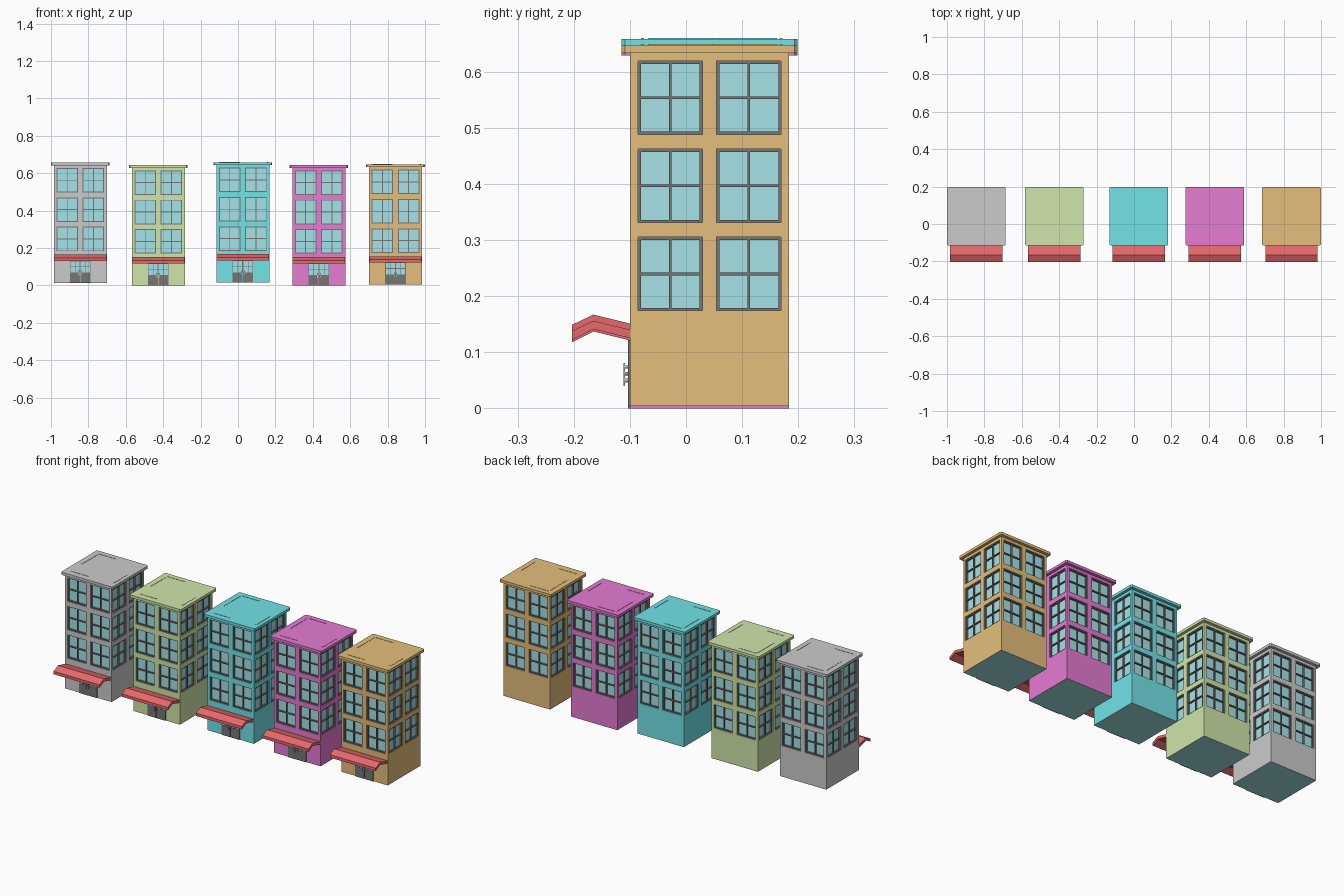
import bpy, bmesh, math
from mathutils import Matrix, Vector

if "Cube" in bpy.data.objects:
    bpy.data.objects.remove(bpy.data.objects["Cube"])

H = 0.1415                      # half width of a building
DEPTH = 0.012                   # window recess
COLS = [(-0.1275, -0.0125), (0.0125, 0.1275)]
ROWS = [(0.170, 0.301), (0.327, 0.458), (0.484, 0.615)]
TOP = 0.63
CY = 0.042


def material(name, rgb):
    m = bpy.data.materials.new(name)
    m.diffuse_color = (*rgb, 1)
    m.use_nodes = True
    m.node_tree.nodes["Principled BSDF"].inputs["Base Color"].default_value = m.diffuse_color
    return m


RED = material("awning_red", (0.80, 0.14, 0.15))
GLASS = material("window_glass", (0.38, 0.76, 0.80))
DARK = material("dark_frame", (0.18, 0.18, 0.18))
STEEL = material("handle_steel", (0.6, 0.6, 0.6))


def box(bm, x0, x1, y0, y1, z0, z1):
    size = Matrix.Diagonal((x1 - x0, y1 - y0, z1 - z0, 1))
    mid = Matrix.Translation(((x0 + x1) / 2, (y0 + y1) / 2, (z0 + z1) / 2))
    bmesh.ops.create_cube(bm, size=1, matrix=mid @ size)


def quad(bm, *pts):
    bm.faces.new([bm.verts.new(p) for p in pts])


def prism(bm, pts, offset):
    face = bm.faces.new([bm.verts.new(p) for p in pts])
    new = bmesh.ops.extrude_face_region(bm, geom=[face], use_keep_orig=True)["geom"]
    bmesh.ops.translate(bm, vec=offset, verts=[v for v in new if isinstance(v, bmesh.types.BMVert)])


def four_sides(bm):
    # repeat the front geometry on all four sides
    geom = bm.verts[:] + bm.edges[:] + bm.faces[:]
    for k in (1, 2, 3):
        new = bmesh.ops.duplicate(bm, geom=geom)["geom"]
        bmesh.ops.rotate(bm, cent=(0, 0, 0), matrix=Matrix.Rotation(k * math.pi / 2, 3, 'Z'),
                         verts=[v for v in new if isinstance(v, bmesh.types.BMVert)])


def part(build):
    bm = bmesh.new()
    build(bm)
    bmesh.ops.remove_doubles(bm, verts=bm.verts, dist=1e-5)
    bmesh.ops.recalc_face_normals(bm, faces=bm.faces)
    return bm


# Walls: gridded facade with recessed window openings
def walls(bm):
    xs = [-H, *COLS[0], *COLS[1], H]
    zs = [0, *ROWS[0], *ROWS[1], *ROWS[2], TOP]
    for i in range(5):
        for j in range(7):
            a, b, c, d = xs[i], xs[i + 1], zs[j], zs[j + 1]
            f = [(a, -H, c), (b, -H, c), (b, -H, d), (a, -H, d)]
            if i % 2 and j % 2:
                g = [(x, y + DEPTH, z) for x, y, z in f]
                for k in range(4):
                    n = (k + 1) % 4
                    quad(bm, f[k], f[n], g[n], g[k])
            else:
                quad(bm, *f)
    four_sides(bm)


# Window panes at the back of each recess
def panes(bm):
    y = -H + DEPTH
    for a, b in COLS:
        for c, d in ROWS:
            quad(bm, (a, y, c), (b, y, c), (b, y, d), (a, y, d))
    four_sides(bm)


# Window frames with a cross of glazing bars
def frames(bm):
    w, y0, y1 = 0.005, -H + 0.004, -H + DEPTH
    for a, b in COLS:
        for c, d in ROWS:
            mx, mz = (a + b) / 2, (c + d) / 2
            for x in (a, b - w, mx - w / 2):
                box(bm, x, x + w, y0, y1, c, d)
            for z in (c, d - w, mz - w / 2):
                box(bm, a, b, y0, y1, z, z + w)
    four_sides(bm)


def floor(bm):
    quad(bm, (-H, -H, 0), (-H, H, 0), (H, H, 0), (H, -H, 0))


# Roof slab with clipped corners and low ribs
def roof(bm):
    r, c = 0.157, 0.006
    pts = [(-r, -r + c), (-r + c, -r), (r - c, -r), (r, -r + c),
           (r, r - c), (r - c, r), (-r + c, r), (-r, r - c)]
    prism(bm, [(x, y, TOP - 0.001) for x, y in pts], Vector((0, 0, 0.0145)))
    z0, z1 = 0.642, 0.645
    box(bm, -0.12, -0.015, 0.125, 0.130, z0, z1)
    box(bm, -0.12, -0.015, -0.122, -0.117, z0, z1)
    box(bm, -0.127, -0.123, -0.02, 0.12, z0, z1)
    box(bm, 0.128, 0.136, -0.11, 0.005, z0, z1)


# Bent awning sheet above the entrance
def awning(bm):
    prof = [(-0.245, 0.118), (-0.207, 0.137), (-H, 0.121),
            (-H, 0.136), (-0.207, 0.152), (-0.245, 0.134)]
    prism(bm, [(-0.14, y, z) for y, z in prof], Vector((0.28, 0, 0)))


# Double door: dark lower panels, glazed top with bars
def door(bm):
    y0, y1 = -H - 0.004, -H + 0.002
    for s in (-1, 1):
        box(bm, *sorted((s * 0.001, s * 0.055)), y0, y1, 0, 0.055)
        for x in (0.002, 0.028, 0.0535):
            box(bm, s * x - 0.0015, s * x + 0.0015, y0, y1, 0.055, 0.118)
        for z in (0.085, 0.115):
            box(bm, *sorted((0, s * 0.055)), y0, y1, z, z + 0.003)


def door_glass(bm):
    box(bm, -0.054, 0.054, -H - 0.002, -H + 0.002, 0.055, 0.117)


def handles(bm):
    for x in (-0.007, 0.007):
        box(bm, x - 0.0015, x + 0.0015, -H - 0.012, -H - 0.009, 0.040, 0.066)
        for z in (0.046, 0.058):
            box(bm, x - 0.001, x + 0.001, -H - 0.010, -H - 0.003, z, z + 0.003)


buildings = [
    ("grey", -0.843, 0.013, (0.62, 0.64, 0.64)),
    ("green", -0.426, 0.0, (0.63, 0.79, 0.40)),
    ("cyan", 0.026, 0.015, (0.17, 0.77, 0.80)),
    ("magenta", 0.432, 0.0, (0.79, 0.20, 0.65)),
    ("orange", 0.842, 0.004, (0.78, 0.52, 0.20)),
]
parts = [("walls", walls, None), ("roof", roof, None), ("window_panes", panes, GLASS),
         ("window_frames", frames, DARK), ("floor", floor, GLASS), ("awning", awning, RED),
         ("door", door, DARK), ("door_glass", door_glass, GLASS), ("door_handles", handles, STEEL)]
built = {name: part(fn) for name, fn, _ in parts}

for tag, x, z, rgb in buildings:
    paint = material(tag + "_paint", rgb)
    for name, _, mat in parts:
        me = bpy.data.meshes.new(f"{tag}_{name}")
        built[name].to_mesh(me)
        me.materials.append(mat or paint)
        ob = bpy.data.objects.new(f"{tag}_{name}", me)
        ob.location = (x, CY, z)
        bpy.context.collection.objects.link(ob)
